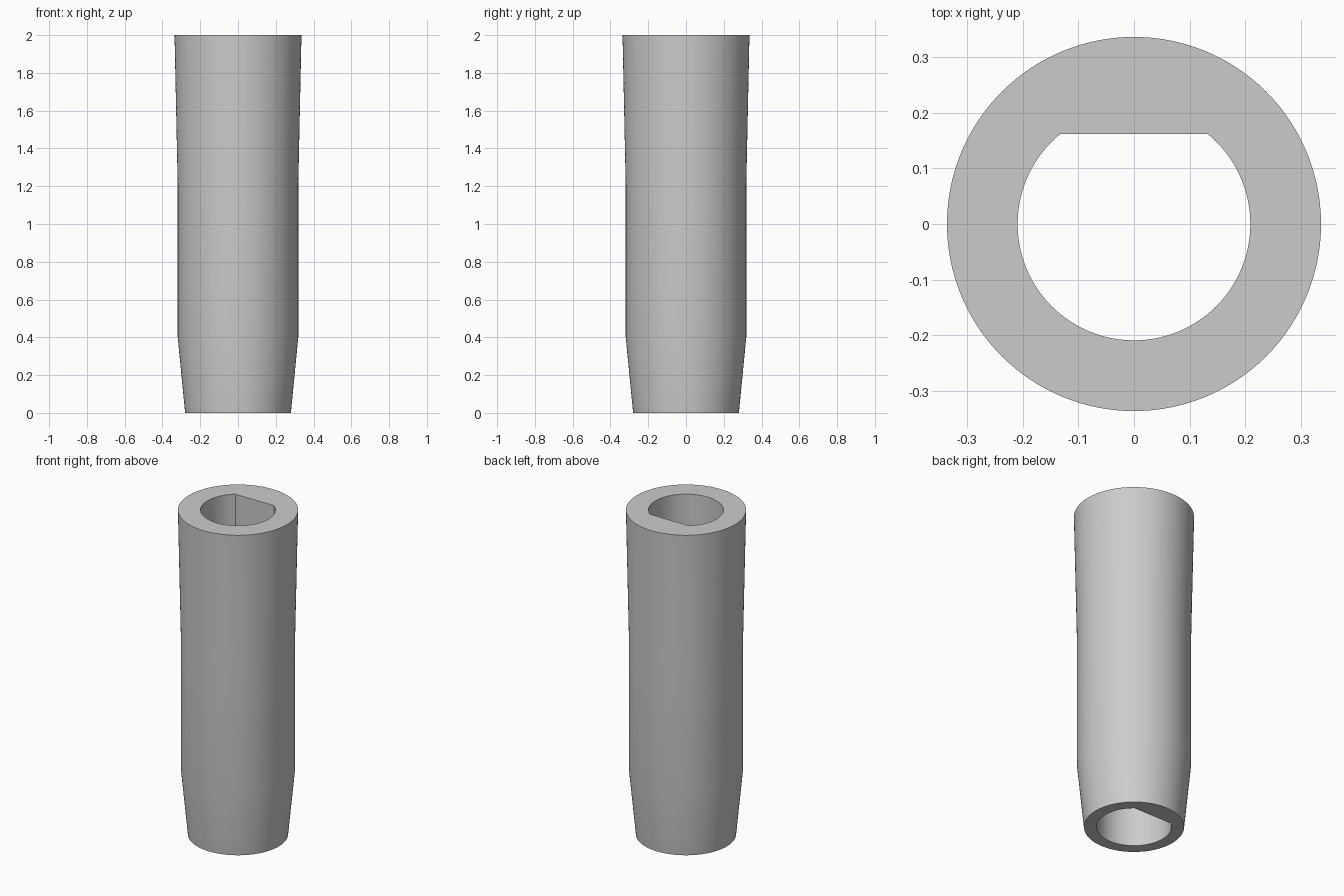
import bpy, bmesh, math

cube = bpy.data.objects.get("Cube")
if cube:
    bpy.data.objects.remove(cube, do_unlink=True)

BORE_RADIUS = 0.209
FLAT_Y = 0.162
# Outer wall as (radius, height): tapered foot, straight body, slight flare
PROFILE = [(0.28, 0), (0.319, 0.4), (0.319, 1.2), (0.336, 2)]

grey = bpy.data.materials.new("plain grey")
grey.use_nodes = True
colour = (0.6, 0.6, 0.6, 1)
grey.diffuse_color = colour
grey.node_tree.nodes["Principled BSDF"].inputs["Base Color"].default_value = colour

# Angles are spaced so that both corners of the bore's flat get a vertex
corner = math.asin(FLAT_Y / BORE_RADIUS)
flat_span = math.pi - 2 * corner
round_span = 2 * math.pi - flat_span
angles = [corner + flat_span * i / 28 for i in range(28)]
angles += [math.pi - corner + round_span * i / 100 for i in range(100)]


def bore_radius(a):
    """Distance to the D-shaped bore wall in direction a."""
    s = math.sin(a)
    return min(BORE_RADIUS, FLAT_Y / s) if s > 0 else BORE_RADIUS


bm = bmesh.new()


def ring(radius_at, z):
    return [bm.verts.new((radius_at(a) * math.cos(a), radius_at(a) * math.sin(a), z))
            for a in angles]


# Rings run up the outer wall and down the bore, then close at the foot
rings = [ring(lambda a, r=r: r, z) for r, z in PROFILE]
rings += [ring(bore_radius, 2), ring(bore_radius, 0)]
n = len(angles)
for k, low in enumerate(rings):
    high = rings[(k + 1) % len(rings)]
    for i in range(n):
        j = (i + 1) % n
        bm.faces.new((low[i], low[j], high[j], high[i]))
bmesh.ops.recalc_face_normals(bm, faces=bm.faces)

mesh = bpy.data.meshes.new("sleeve")
bm.to_mesh(mesh)
bm.free()
mesh.materials.append(grey)
sleeve = bpy.data.objects.new("sleeve", mesh)
bpy.context.collection.objects.link(sleeve)

# Smooth walls with sharp rims and bore corners
bpy.ops.object.select_all(action="DESELECT")
sleeve.select_set(True)
bpy.context.view_layer.objects.active = sleeve
bpy.ops.object.shade_smooth_by_angle(angle=math.radians(25))
